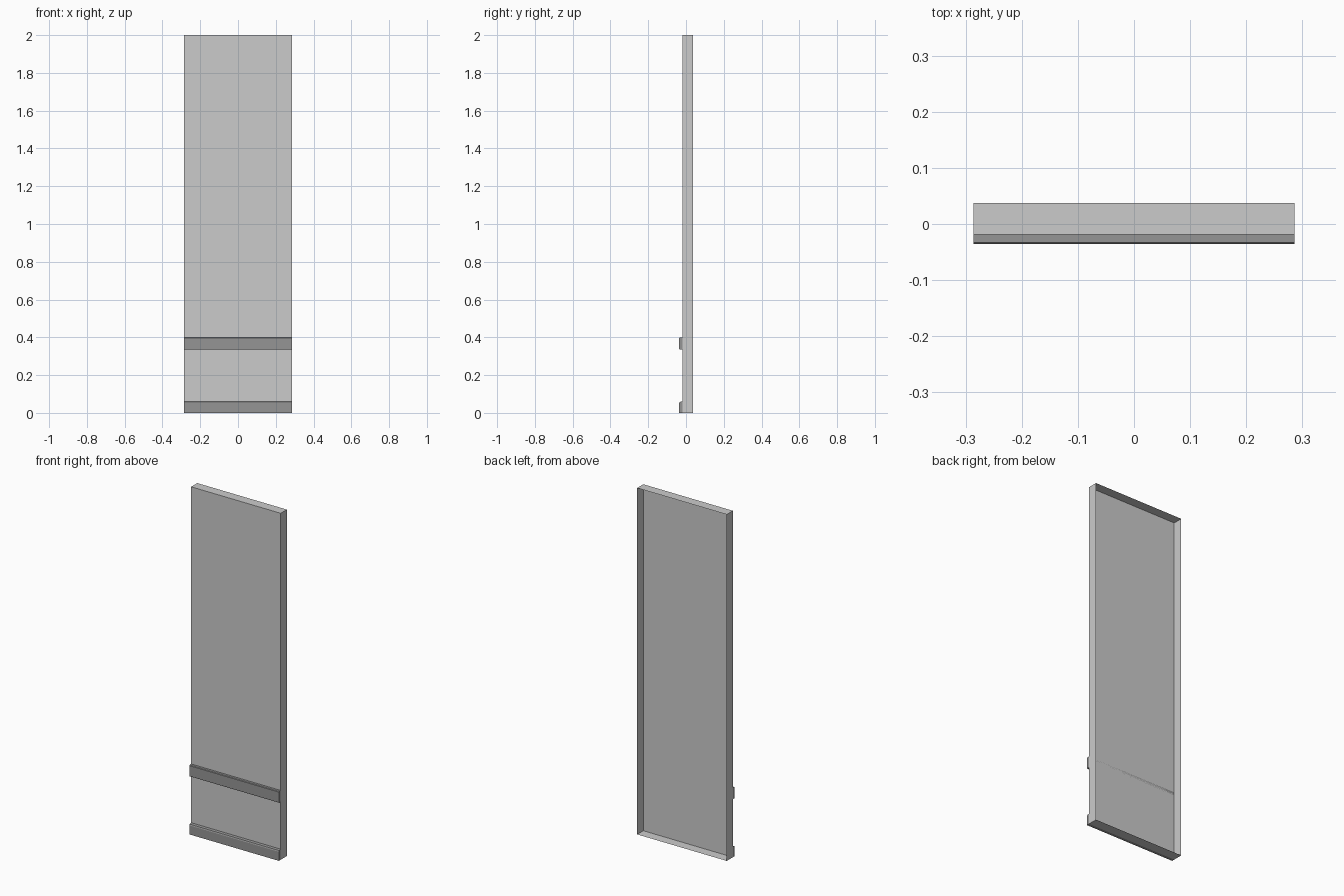
import bpy, bmesh

if "Cube" in bpy.data.objects:
    bpy.data.objects.remove(bpy.data.objects["Cube"])

HALF_W = 0.286
FRONT, BACK, HEIGHT = -0.019, 0.037, 2.0

dark = bpy.data.materials.new("dark_trim")
dark.diffuse_color = (0.3, 0.3, 0.3, 1)
dark.use_nodes = True
dark.node_tree.nodes["Principled BSDF"].inputs["Base Color"].default_value = dark.diffuse_color


def finish(name, bm):
    mesh = bpy.data.meshes.new(name)
    bm.to_mesh(mesh)
    bm.free()
    obj = bpy.data.objects.new(name, mesh)
    bpy.context.collection.objects.link(obj)
    return obj


def trim(name, profile):
    """Extrude a (y, z) profile across the full door width."""
    bm = bmesh.new()
    face = bm.faces.new([bm.verts.new((-HALF_W, y, z)) for y, z in profile])
    side = bmesh.ops.extrude_face_region(bm, geom=[face])["geom"]
    verts = [g for g in side if isinstance(g, bmesh.types.BMVert)]
    bmesh.ops.translate(bm, verts=verts, vec=(2 * HALF_W, 0, 0))
    bmesh.ops.recalc_face_normals(bm, faces=bm.faces)
    finish(name, bm).data.materials.append(dark)


# Thin sheet panel with folded edges, open at the back
bm = bmesh.new()
bmesh.ops.create_cube(bm, size=1)
bmesh.ops.scale(bm, verts=bm.verts, vec=(2 * HALF_W, BACK - FRONT, HEIGHT))
bmesh.ops.translate(bm, verts=bm.verts, vec=(0, (FRONT + BACK) / 2, HEIGHT / 2))
bm.normal_update()
bmesh.ops.delete(bm, geom=[f for f in bm.faces if f.normal.y > 0.5], context='FACES_ONLY')
finish("door_panel", bm)

# Middle rail and bottom kick rail, with small chamfers on the front
trim("middle_rail", [(FRONT, 0.335), (-0.034, 0.335), (-0.036, 0.338),
                     (-0.036, 0.397), (-0.033, 0.40), (FRONT, 0.40)])
trim("bottom_rail", [(FRONT, 0.0), (-0.036, 0.0), (-0.036, 0.052),
                     (-0.033, 0.058), (FRONT, 0.061)])
